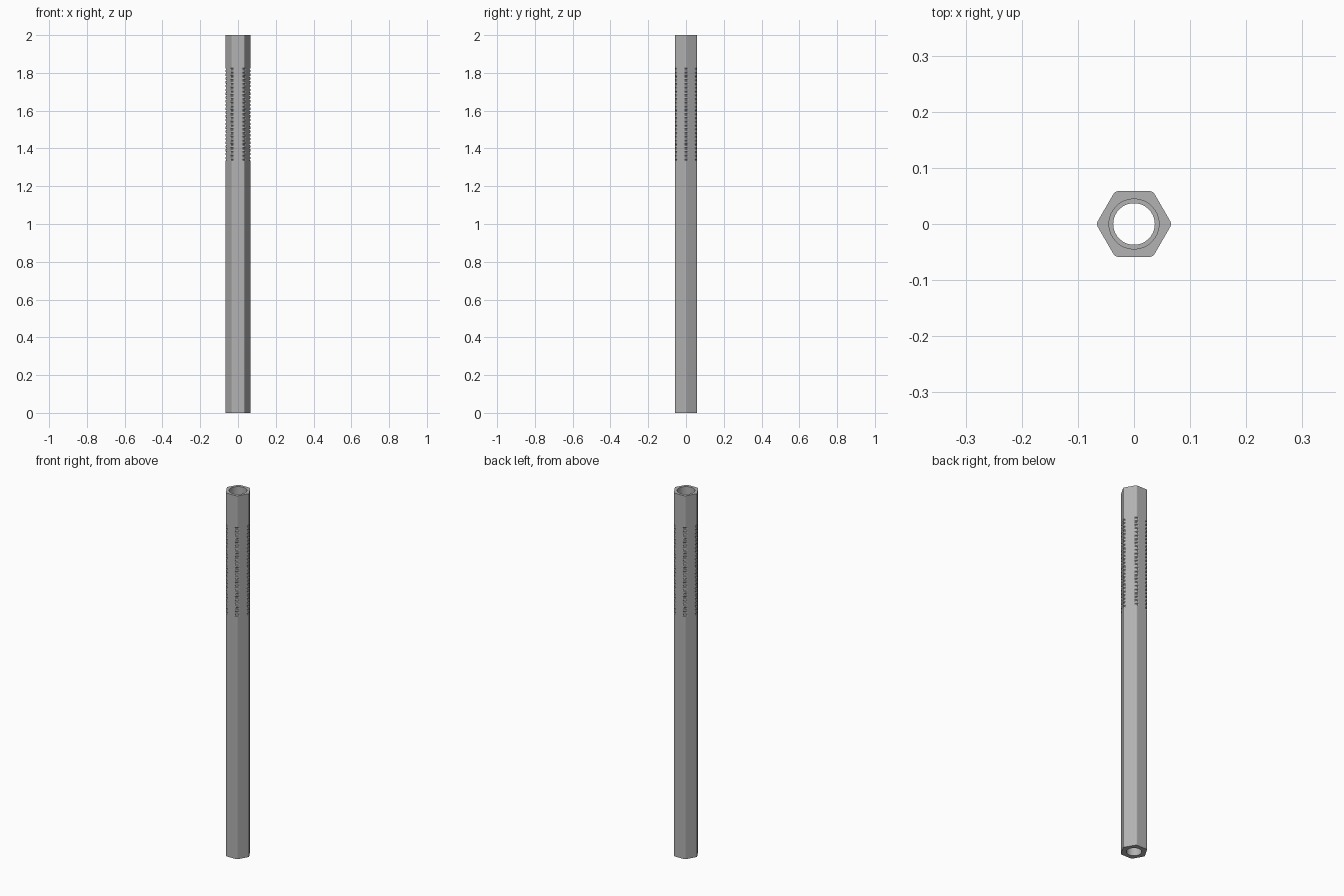
import bpy
import bmesh
from math import cos, sin, radians, sqrt

old = bpy.data.objects.get("Cube")
if old:
    bpy.data.objects.remove(old, do_unlink=True)

HEIGHT = 2.0
APOTHEM = 0.0585      # centre to flat side
FILLET = 0.01         # rounding of the long edges
GROOVE_R = 0.0615     # radius at the groove bottoms
BORE_R, COUNTERBORE_R, COUNTERBORE_DEPTH = 0.037, 0.0445, 0.04
GROOVE_START, GROOVE_PITCH, GROOVES = 1.335, 0.02, 25

# Angles around the tube, denser near each rounded edge
half = [2.2, 4.4, 8, 12, 18, 24]
offsets = [-30] + [-a for a in reversed(half)] + [0] + half
angles = [(60 * k + o, o) for k in range(6) for o in offsets]


def hex_radius(offset):
    """Distance to the rounded hexagon, at an angle measured from a corner."""
    a = radians(abs(offset))
    if abs(offset) >= 4.4:
        return APOTHEM / cos(radians(30) - a)
    c = (APOTHEM - FILLET) / cos(radians(30))
    return c * cos(a) + sqrt(FILLET ** 2 - (c * sin(a)) ** 2)


def add_ring(bm, z, radius_at):
    ring = []
    for angle, offset in angles:
        r, t = radius_at(offset), radians(angle)
        ring.append(bm.verts.new((r * cos(t), r * sin(t), z)))
    return ring


def grooved(offset):
    return min(hex_radius(offset), GROOVE_R)


def circle(radius):
    return lambda offset: radius


# Outer wall, with ring grooves that bite only into the edges
sections = [(0, hex_radius)]
for i in range(GROOVES):
    z = GROOVE_START + i * GROOVE_PITCH
    sections += [(z, hex_radius), (z + 0.003, grooved),
                 (z + 0.007, grooved), (z + 0.01, hex_radius)]
sections.append((HEIGHT, hex_radius))

# Top rim, counterbore and through bore
floor = HEIGHT - COUNTERBORE_DEPTH
sections += [(HEIGHT, circle(COUNTERBORE_R)), (floor, circle(COUNTERBORE_R)),
             (floor, circle(BORE_R)), (0, circle(BORE_R))]

# Bridge the sections into one closed skin
bm = bmesh.new()
rings = [add_ring(bm, z, f) for z, f in sections]
n = len(angles)
for low, high in zip(rings, rings[1:] + rings[:1]):
    for i in range(n):
        j = (i + 1) % n
        bm.faces.new((low[i], low[j], high[j], high[i]))
bmesh.ops.recalc_face_normals(bm, faces=bm.faces)
mesh = bpy.data.meshes.new("hexagonal_tube")
bm.to_mesh(mesh)
bm.free()

# Single grey finish
grey = (0.45, 0.45, 0.45, 1)
mat = bpy.data.materials.new("grey metal")
mat.use_nodes = True
mat.diffuse_color = grey
mat.node_tree.nodes["Principled BSDF"].inputs["Base Color"].default_value = grey
mesh.materials.append(mat)

tube = bpy.data.objects.new("hexagonal_tube", mesh)
bpy.context.collection.objects.link(tube)
bpy.ops.object.select_all(action='DESELECT')
tube.select_set(True)
bpy.context.view_layer.objects.active = tube
bpy.ops.object.shade_smooth_by_angle(angle=radians(10))
